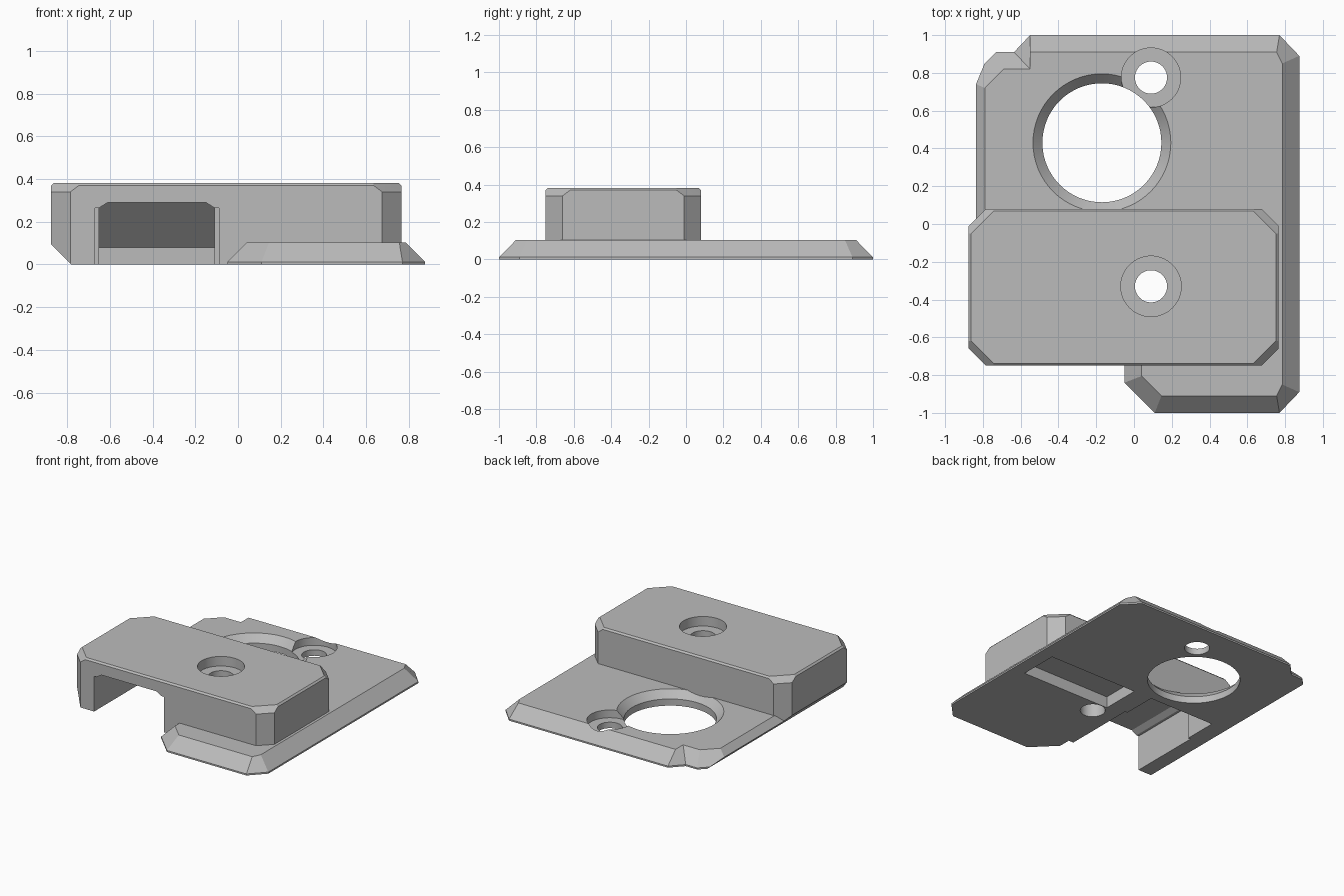
import bpy, bmesh, math
from mathutils import Vector

cube = bpy.data.objects.get("Cube")
if cube:
    bpy.data.objects.remove(cube, do_unlink=True)

grey = bpy.data.materials.new("plain grey")
grey.use_nodes = True
colour = (0.5, 0.5, 0.5, 1)
grey.diffuse_color = colour
grey.node_tree.nodes["Principled BSDF"].inputs["Base Color"].default_value = colour


def finish(name, bm):
    bmesh.ops.recalc_face_normals(bm, faces=bm.faces)
    mesh = bpy.data.meshes.new(name)
    bm.to_mesh(mesh)
    bm.free()
    mesh.materials.append(grey)
    obj = bpy.data.objects.new(name, mesh)
    bpy.context.collection.objects.link(obj)
    return obj


def loft(name, rings):
    """Skin a stack of matching rings and cap both ends."""
    bm = bmesh.new()
    loops = [[bm.verts.new(p) for p in ring] for ring in rings]
    n = len(loops[0])
    for a, b in zip(loops, loops[1:]):
        for i in range(n):
            j = (i + 1) % n
            bm.faces.new((a[i], a[j], b[j], b[i]))
    bm.faces.new(loops[0])
    bm.faces.new(loops[-1])
    return finish(name, bm)


def hull(name, points):
    bm = bmesh.new()
    for p in points:
        bm.verts.new(p)
    bmesh.ops.convex_hull(bm, input=bm.verts)
    bmesh.ops.dissolve_limit(bm, angle_limit=0.01, verts=bm.verts, edges=bm.edges)
    return finish(name, bm)


def box(name, xs, ys, zs):
    return hull(name, [(x, y, z) for x in xs for y in ys for z in zs])


def turned(name, x, y, profile, n=64):
    """Round solid from (radius, height) pairs."""
    def ring(r, z):
        angles = [2 * math.pi * i / n for i in range(n)]
        return [(x + r * math.cos(a), y + r * math.sin(a), z) for a in angles]
    return loft(name, [ring(r, z) for r, z in profile])


def combine(obj, other, operation="DIFFERENCE"):
    mod = obj.modifiers.new(operation.title(), "BOOLEAN")
    mod.operation = operation
    mod.solver = "EXACT"
    mod.object = other
    other.hide_render = True
    bpy.context.view_layer.objects.active = obj
    bpy.ops.object.modifier_apply(modifier=mod.name)
    bpy.data.objects.remove(other, do_unlink=True)


def octagon(x0, x1, y0, y1, cut, z):
    return [(x0 + cut, y0, z), (x1 - cut, y0, z), (x1, y0 + cut, z), (x1, y1 - cut, z),
            (x1 - cut, y1, z), (x0 + cut, y1, z), (x0, y1 - cut, z), (x0, y0 + cut, z)]


# Base plate with sloping rim
rim = [(0.11, -1), (0.77, -1), (0.875, -0.89), (0.875, 0.89), (0.77, 1), (-0.55, 1),
       (-0.635, 0.91), (-0.73, 0.91), (-0.88, 0.76), (-0.88, -0.5), (-0.05, -0.5), (-0.05, -0.84)]
top = [(0.145, -0.91), (0.755, -0.91), (0.785, -0.85), (0.785, 0.85), (0.755, 0.91), (-0.55, 0.91),
       (-0.55, 0.82), (-0.69, 0.82), (-0.79, 0.72), (-0.79, -0.5), (0.04, -0.5), (0.04, -0.805)]
body = loft("bracket_body", [[(x, y, z) for x, y in ring]
                             for ring, z in ((rim, 0), (rim, 0.012), (top, 0.103))])

# Large bevelled opening and small screw hole in the plate
combine(body, turned("large_opening", -0.17, 0.43,
                     [(0.315, -0.1), (0.315, 0.05), (0.365, 0.103), (0.365, 0.2)]))
combine(body, turned("plate_screw_hole", 0.09, 0.775,
                     [(0.085, -0.1), (0.085, 0.045), (0.157, 0.045), (0.157, 0.2)]))

# Raised block with bevelled corners and top edge
x0, x1, y0, y1 = -0.875, 0.765, -0.75, 0.08
block = hull("raised_block",
             octagon(x0, x1, y0, y1, 0.09, 0) + octagon(x0, x1, y0, y1, 0.09, 0.34)
             + octagon(x0, x1, y0, y1, 0.13, 0.37)
             + octagon(x0 + 0.012, x1 - 0.012, y0 + 0.012, y1 - 0.012, 0.12, 0.382))
combine(body, block, "UNION")

# Slanted undercut along the right-hand lower edge
combine(body, hull("edge_undercut", [(x, y, z) for y in (-1.5, 1.5)
                                     for x, z in ((-1.18, 0.4), (-0.68, -0.1), (-1.18, -0.1))]))

# Counterbored screw hole through the block
combine(body, turned("block_screw_hole", 0.09, -0.33,
                     [(0.085, -0.1), (0.085, 0.31), (0.16, 0.31), (0.16, 0.5)]))

# Front pocket with a sloping back roof, and its slightly wider mouth
section = [(-0.65, -0.1, 0.05), (-0.65, 0.08, 0.05), (-0.65, 0.265, -0.135), (-0.61, 0.29, -0.16),
           (-0.15, 0.29, -0.16), (-0.11, 0.265, -0.135), (-0.11, 0.08, 0.05), (-0.11, -0.1, 0.05)]
combine(body, hull("front_pocket", [(x, y, z) for x, z, back in section for y in (-0.9, back)]))
combine(body, box("pocket_mouth", (-0.67, -0.09), (-0.9, -0.2), (-0.1, 0.265)))

# Shallow recess in the underside
combine(body, box("underside_recess", (0.04, 0.77), (-0.24, 0.05), (-0.1, 0.085)))

# Sharp edges stay flat, round holes shade smooth
bpy.ops.object.select_all(action="DESELECT")
body.select_set(True)
bpy.context.view_layer.objects.active = body
bpy.ops.object.shade_smooth_by_angle(angle=math.radians(20))
